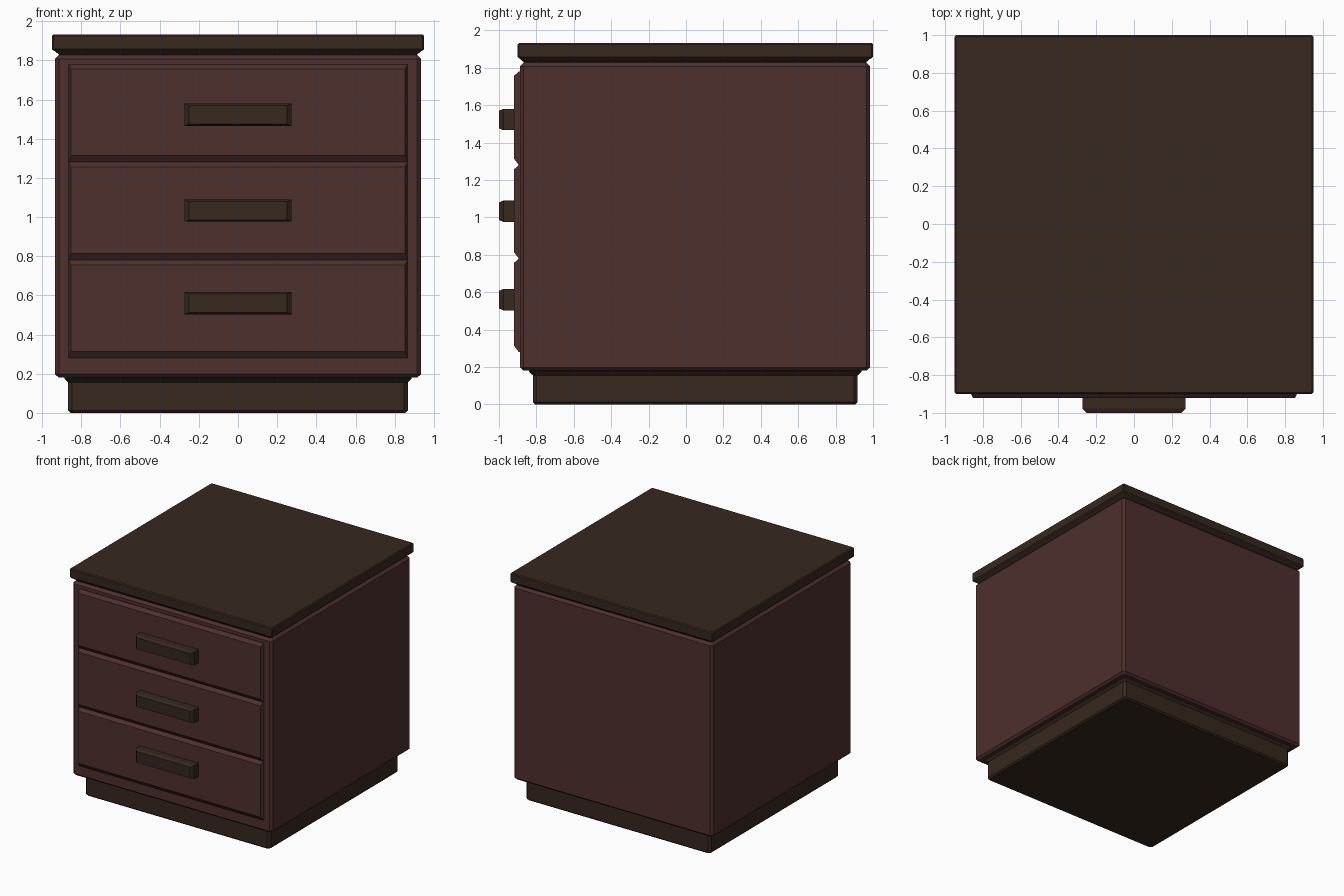
import bpy, bmesh

if "Cube" in bpy.data.objects:
    bpy.data.objects.remove(bpy.data.objects["Cube"])


def material(name, color):
    m = bpy.data.materials.new(name)
    m.diffuse_color = (*color, 1)
    m.use_nodes = True
    m.node_tree.nodes["Principled BSDF"].inputs["Base Color"].default_value = m.diffuse_color
    return m


RED = material("reddish_wood", (0.075, 0.029, 0.027))
DARK = material("dark_wood", (0.038, 0.021, 0.014))


def loft(name, rings, mat, to_world=lambda p: p):
    """Closed solid through stacked rings of vertices, capped at both ends."""
    bm = bmesh.new()
    loops = [[bm.verts.new(to_world(p)) for p in r] for r in rings]
    n = len(loops[0])
    for a, b in zip(loops, loops[1:]):
        for i in range(n):
            j = (i + 1) % n
            bm.faces.new((a[i], a[j], b[j], b[i]))
    bm.faces.new(loops[0][::-1])
    bm.faces.new(loops[-1])
    bmesh.ops.recalc_face_normals(bm, faces=bm.faces)
    me = bpy.data.meshes.new(name)
    bm.to_mesh(me)
    bm.free()
    me.materials.append(mat)
    ob = bpy.data.objects.new(name, me)
    bpy.context.collection.objects.link(ob)
    return ob


def ring(z, x, y0, y1, c):
    """Horizontal rectangle with chamfered corners."""
    return [(-x + c, y0, z), (x - c, y0, z), (x, y0 + c, z), (x, y1 - c, z),
            (x - c, y1, z), (-x + c, y1, z), (-x, y1 - c, z), (-x, y0 + c, z)]


def front_rect(y, x, z0, z1):
    """Upright rectangle facing the front."""
    return [(-x, y, z0), (x, y, z0), (x, y, z1), (-x, y, z1)]


# Plinth with a flared moulding under the body
loft("plinth", [ring(0.0, 0.855, -0.806, 0.906, 0.02),
                ring(0.012, 0.867, -0.818, 0.918, 0.02),
                ring(0.155, 0.867, -0.818, 0.918, 0.02),
                ring(0.175, 0.887, -0.84, 0.938, 0.02),
                ring(0.19, 0.887, -0.84, 0.938, 0.02)], DARK)

# Cabinet body, chamfered all round
loft("body", [ring(0.18, 0.915, -0.868, 0.964, 0.01),
              ring(0.198, 0.935, -0.888, 0.984, 0.02),
              ring(1.807, 0.935, -0.888, 0.984, 0.02),
              ring(1.827, 0.915, -0.868, 0.964, 0.01)], RED)

# Top slab with a tapered moulding beneath
loft("top_slab", [ring(1.82, 0.915, -0.868, 0.964, 0.01),
                  ring(1.83, 0.915, -0.868, 0.964, 0.01),
                  ring(1.847, 0.935, -0.886, 0.984, 0.01),
                  ring(1.85, 0.942, -0.892, 0.992, 0.008),
                  ring(1.858, 0.95, -0.9, 1.0, 0.008),
                  ring(1.925, 0.95, -0.9, 1.0, 0.008),
                  ring(1.933, 0.942, -0.892, 0.992, 0.008)], DARK)

# Three drawer fronts with bevelled rims and block handles
for i, handle_z in enumerate((0.56, 1.033, 1.523)):
    z0 = 0.28 + 0.5 * i
    z1 = z0 + 0.5
    loft(f"drawer_front_{i + 1}",
         [front_rect(-0.87, 0.865, z0, z1),
          front_rect(-0.894, 0.865, z0, z1),
          front_rect(-0.92, 0.853, z0 + 0.034, z1 - 0.024)], RED)
    loft(f"handle_{i + 1}",
         [front_rect(-0.91, 0.273, handle_z - 0.057, handle_z + 0.057),
          front_rect(-0.977, 0.273, handle_z - 0.057, handle_z + 0.057),
          front_rect(-1.0, 0.25, handle_z - 0.047, handle_z + 0.047)], DARK)
